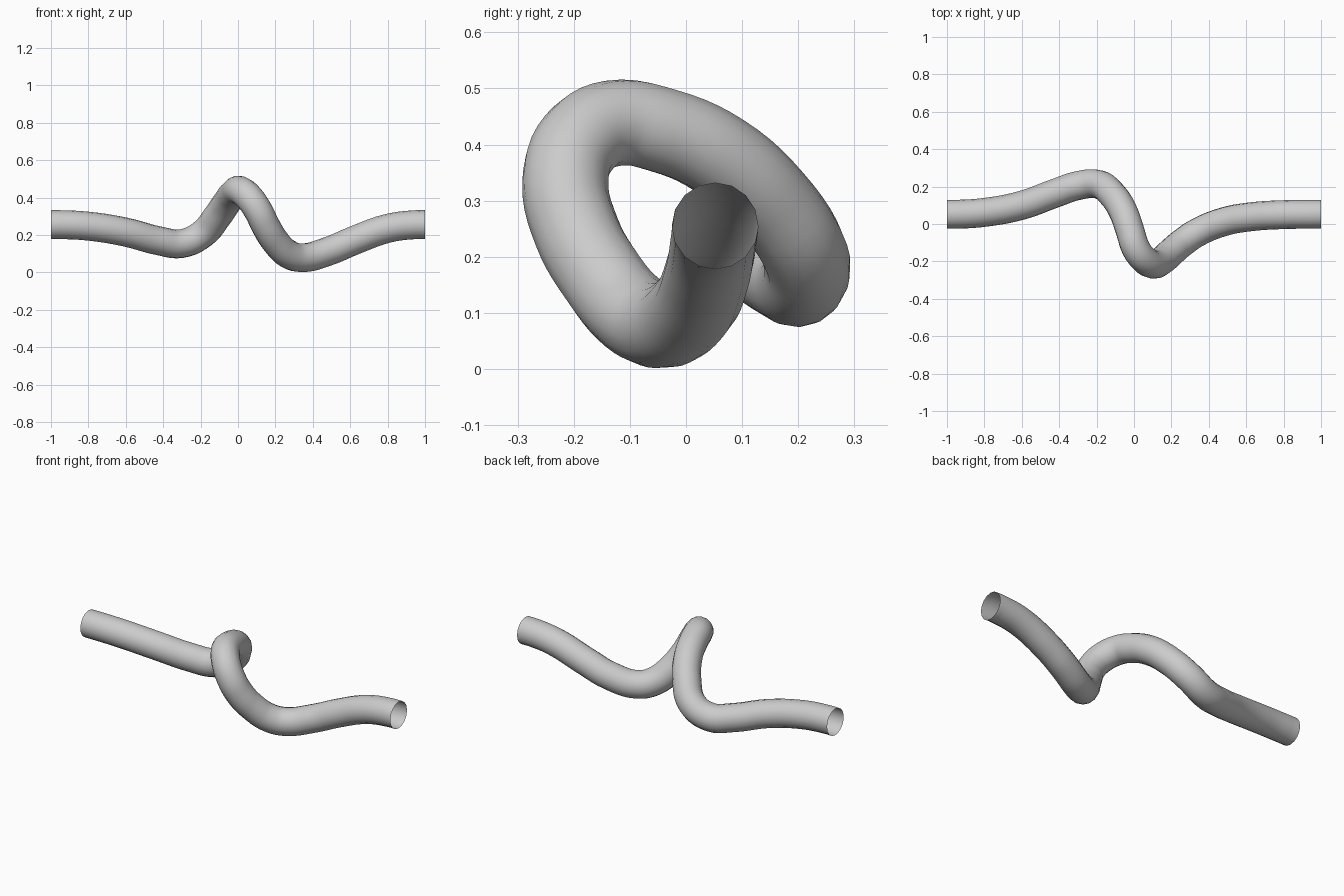
import bpy

# Centre line of the bent pipe (x, y, z)
PATH = [
    (-1.00, 0.052, 0.255), (-0.95, 0.052, 0.255), (-0.80, 0.062, 0.247),
    (-0.60, 0.10, 0.215), (-0.42, 0.165, 0.168), (-0.30, 0.205, 0.154),
    (-0.19, 0.212, 0.205), (-0.11, 0.15, 0.30), (-0.055, 0.06, 0.38),
    (-0.02, -0.04, 0.425), (0.01, -0.13, 0.438), (0.055, -0.19, 0.405),
    (0.105, -0.215, 0.335), (0.15, -0.195, 0.245), (0.20, -0.15, 0.165),
    (0.265, -0.095, 0.10), (0.34, -0.045, 0.078), (0.48, 0.012, 0.112),
    (0.62, 0.038, 0.17), (0.80, 0.05, 0.235), (0.95, 0.052, 0.255),
    (1.00, 0.052, 0.255),
]
RADIUS = 0.077

# Open-ended hollow tube swept along a smooth path
curve = bpy.data.curves.new("bent_pipe_path", "CURVE")
curve.dimensions = "3D"
curve.resolution_u = 5
curve.bevel_depth = RADIUS
curve.bevel_resolution = 6
curve.use_fill_caps = False
spline = curve.splines.new("BEZIER")
spline.bezier_points.add(len(PATH) - 1)
for point, co in zip(spline.bezier_points, PATH):
    point.co = co
    point.handle_left_type = point.handle_right_type = "AUTO"

pipe = bpy.data.objects.new("bent_pipe", curve)
bpy.context.collection.objects.link(pipe)

# Turn it into a smooth mesh
bpy.context.view_layer.objects.active = pipe
pipe.select_set(True)
bpy.ops.object.convert(target="MESH")
bpy.ops.object.shade_smooth()
